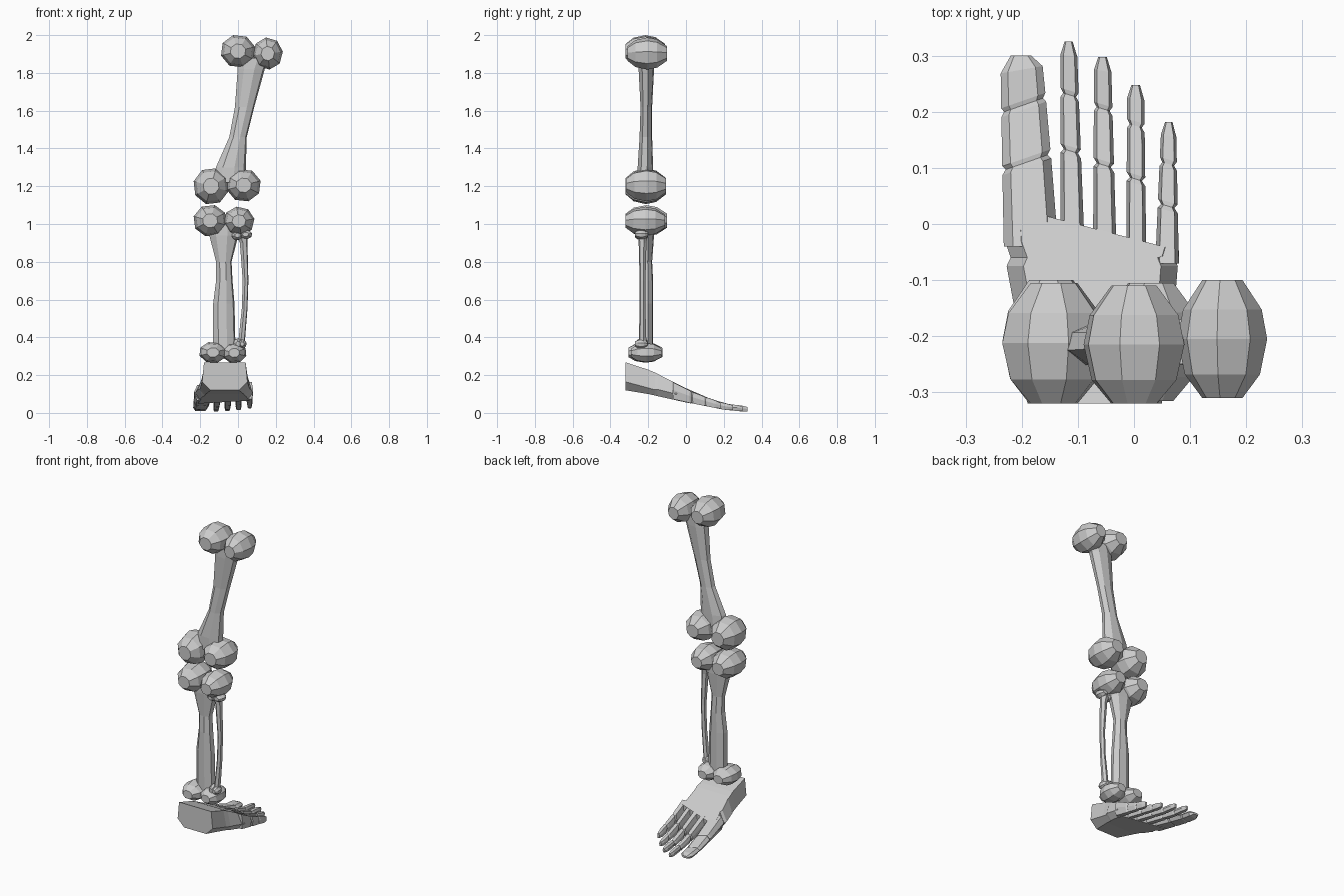
import bpy, bmesh
from math import cos, sin, pi

if "Cube" in bpy.data.objects:
    bpy.data.objects.remove(bpy.data.objects["Cube"])


def loft(name, rings, parts=None):
    """Skin a list of equal-length rings with flat caps."""
    bm = bmesh.new()
    for group in (parts or [rings]):
        vs = [[bm.verts.new(p) for p in r] for r in group]
        n = len(vs[0])
        for a, b in zip(vs, vs[1:]):
            for i in range(n):
                j = (i + 1) % n
                bm.faces.new((a[i], a[j], b[j], b[i]))
        bm.faces.new(vs[0])
        bm.faces.new(vs[-1])
    bmesh.ops.recalc_face_normals(bm, faces=bm.faces)
    me = bpy.data.meshes.new(name)
    bm.to_mesh(me)
    bm.free()
    ob = bpy.data.objects.new(name, me)
    bpy.context.collection.objects.link(ob)
    return ob


def knob(name, x0, x1, y0, y1, z0, z1, phase=0.3, n=8):
    """Faceted rounded bone end, ringed around the y axis."""
    cx, cy, cz = (x0 + x1) / 2, (y0 + y1) / 2, (z0 + z1) / 2
    rx, ry, rz = (x1 - x0) / 1.93, (y1 - y0) / 2, (z1 - z0) / 1.93
    rings = []
    for t, r in ((-1, .45), (-.6, .84), (0, 1), (.5, .88), (1, .45)):
        rings.append([(cx + rx * r * cos(2 * pi * (i + phase) / n), cy + ry * t,
                       cz + rz * r * sin(2 * pi * (i + phase) / n)) for i in range(n)])
    return loft(name, rings)


def shaft(name, stations, n=8):
    """Bone shaft from stations (z, x0, x1, y0, y1)."""
    rings = []
    for z, x0, x1, y0, y1 in stations:
        rings.append([((x0 + x1) / 2 + (x1 - x0) / 1.9 * cos(2 * pi * (i + .3) / n),
                       (y0 + y1) / 2 + (y1 - y0) / 1.9 * sin(2 * pi * (i + .3) / n), z)
                      for i in range(n)])
    return loft(name, rings)


# Thigh bone
shaft("thigh_shaft", [(1.88, .0, .17, -.25, -.17), (1.82, .0, .14, -.25, -.17),
                      (1.62, -.015, .085, -.24, -.18), (1.46, -.045, .045, -.245, -.18),
                      (1.3, -.115, .04, -.255, -.175), (1.22, -.13, .04, -.255, -.175)])
knob("thigh_top_inner", -.09, .09, -.32, -.11, 1.83, 2.0, .35)
knob("thigh_top_outer", .08, .235, -.31, -.10, 1.82, 1.985, .15)
knob("thigh_base_inner", -.235, -.05, -.32, -.105, 1.105, 1.295, .65)
knob("thigh_base_outer", -.06, .12, -.315, -.105, 1.12, 1.29, .35)

# Shin bone
shaft("shin_shaft", [(1.0, -.16, .01, -.25, -.17), (.94, -.15, .0, -.25, -.17),
                     (.8, -.115, -.035, -.24, -.18), (.7, -.115, -.03, -.245, -.175),
                     (.58, -.13, -.02, -.245, -.175), (.36, -.13, -.015, -.245, -.175),
                     (.32, -.13, -.015, -.245, -.175)])
knob("shin_top_inner", -.235, -.06, -.32, -.10, .935, 1.10, .65)
knob("shin_top_outer", -.075, .085, -.32, -.11, .94, 1.09, .2)
knob("ankle_inner", -.205, -.06, -.305, -.125, .265, .375, .4)
knob("ankle_outer", -.085, .045, -.29, -.13, .265, .37, .6)

# Calf bone
shaft("calf_shaft", [(.94, -.01, .05, -.255, -.205), (.9, .01, .05, -.25, -.21),
                     (.7, .025, .055, -.245, -.215), (.55, .02, .05, -.245, -.215),
                     (.36, -.0, .035, -.25, -.21)], 6)
knob("calf_top_inner", -.035, .03, -.27, -.2, .915, .965)
knob("calf_top_outer", .005, .075, -.27, -.2, .92, .97)
knob("calf_base_inner", -.025, .025, -.265, -.2, .335, .395)
knob("calf_base_outer", .0, .045, -.27, -.205, .34, .39)

# Foot height profiles
TOP = [(-.32, .268), (-.29, .258), (-.18, .222), (-.08, .17), (.05, .105), (.2, .052), (.33, .036)]
BOT = [(-.32, .12), (-.2, .1), (0, .055), (.2, .015), (.33, .002)]


def height(table, y):
    for (a, p), (b, q) in zip(table, table[1:]):
        if y <= b:
            return p + (q - p) * (y - a) / (b - a)
    return table[-1][1]


def section(y, x0, x1, e, d, f, slope=0.0, sink=0.0):
    """Six-sided foot or toe cross-section; slope skews y across x."""
    xm = (x0 + x1) / 2
    pts = []
    for x, k in ((x0, d), (x0 + e, 0), (x1 - e, 0), (x1, d), (x1 - f, 1), (x0 + f, 1)):
        yy = y + (x - xm) * slope
        t, b = height(TOP, yy) - sink, height(BOT, yy) + sink
        pts.append((x, yy, t + (b - t) * k))
    return pts


# Foot body, heel to web
loft("foot_body", [section(-.32, -.19, .05, .01, .7, .045),
                   section(-.2, -.2, .06, .02, .75, .03),
                   section(-.165, -.205, .065, .02, .75, .03),
                   section(-.15, -.213, .072, .03, .7, .03),
                   section(-.075, -.227, .078, .03, .65, .025),
                   section(-.06, -.22, .072, .03, .65, .025),
                   section(-.045, -.23, .08, .03, .65, .025, -.1),
                   section(-.007, -.23, .08, .025, .6, .02, -.26)])

# Toes: base x0, x1, tip x0, x1, base y, two joints, tip, joint slope
TOES = [("big_toe", -.232, -.135, -.238, -.165, -.04, .11, .212, .30, .35),
        ("second_toe", -.131, -.088, -.131, -.102, -.04, .13, .23, .325, -.3),
        ("third_toe", -.073, -.031, -.071, -.041, -.05, .105, .205, .298, -.3),
        ("fourth_toe", -.014, .022, -.012, .018, -.06, .08, .175, .248, -.3),
        ("little_toe", .038, .080, .049, .075, -.07, .032, .107, .182, -.3)]
for name, a0, a1, b0, b1, y0, j1, j2, y1, slope in TOES:
    rings = []
    stops = [(y0, 0, 0), (j1 - .008, 0, slope), (j1, .006, slope), (j1 + .008, 0, slope),
             (j2 - .008, 0, slope), (j2, .005, slope), (j2 + .008, 0, slope),
             (y1 - .025, 0, slope * .5), (y1, (b1 - b0) * .25, 0)]
    for y, g, s in stops:
        t = (y - y0) / (y1 - y0)
        x0, x1 = a0 + (b0 - a0) * t + g, a1 + (b1 - a1) * t - g
        w = x1 - x0
        rings.append(section(y, x0, x1, w * .17, .45, w * .15, s, .002 + g * .5))
    loft(name, rings)
